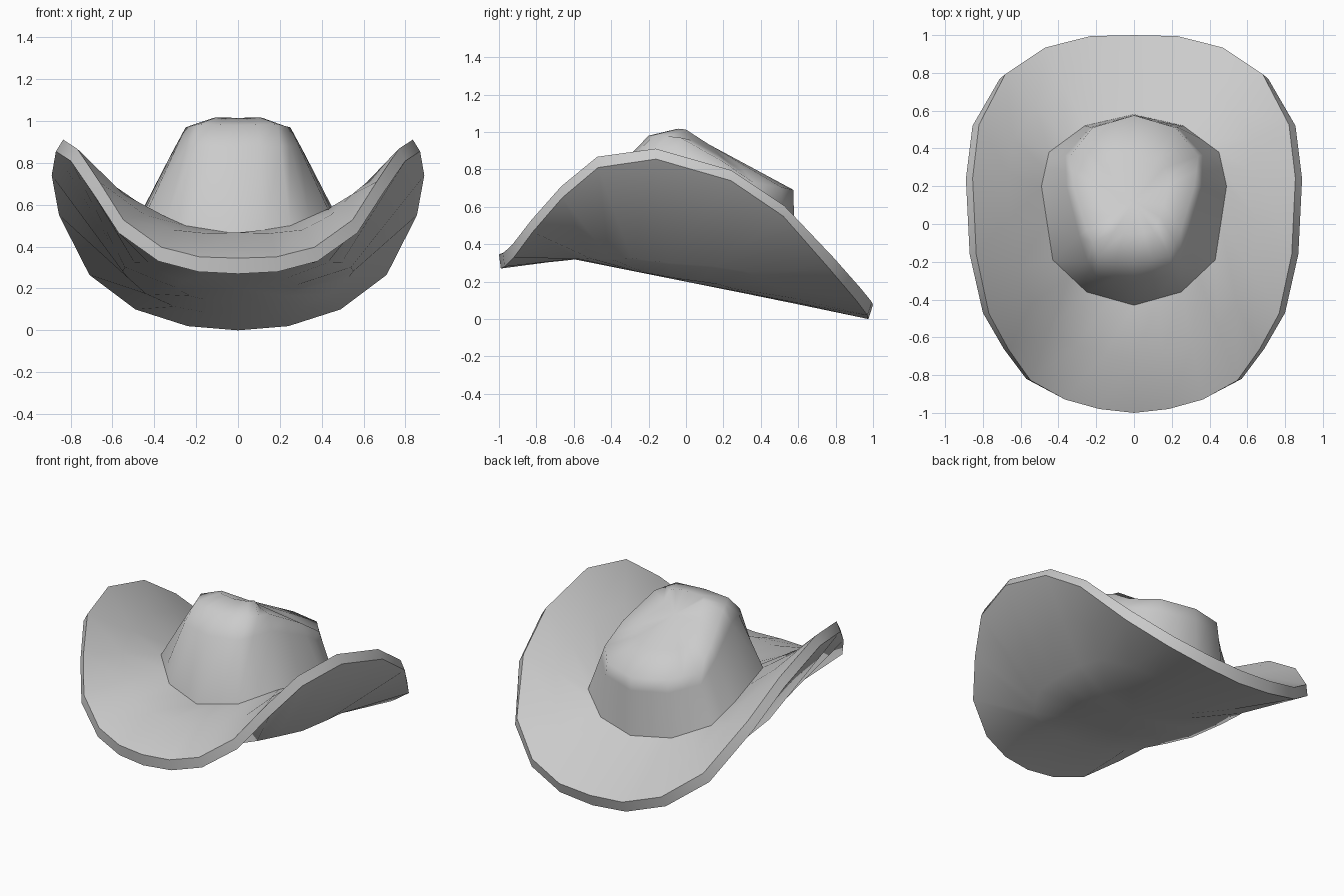
import bpy, bmesh
from mathutils import Vector

if "Cube" in bpy.data.objects:
    bpy.data.objects.remove(bpy.data.objects["Cube"])

felt = bpy.data.materials.new("grey_felt")
felt.diffuse_color = (0.6, 0.6, 0.6, 1)
felt.use_nodes = True
felt.node_tree.nodes["Principled BSDF"].inputs["Base Color"].default_value = felt.diffuse_color


def ring(half):
    """Close a half outline (front to back, x >= 0) into a mirrored loop."""
    pts = [Vector(p) for p in half]
    return pts + [Vector((-p.x, p.y, p.z)) for p in pts[-2:0:-1]]


def doubled(half):
    """Insert midpoints so a 12-sided loop becomes 24-sided."""
    out = []
    for a, b in zip(half, half[1:]):
        a, b = Vector(a), Vector(b)
        out += [a, (a + b) / 2]
    return ring(out + [Vector(half[-1])])


def spine(y):
    """Height of the underside along the middle."""
    return min(0.2 - 0.2 * y, 0.31 + 0.19 * (y + 0.78))


def loft(name, loops, start=None, end=None, angle=0.75):
    """Skin a stack of equal loops, optionally fanned to end points."""
    bm = bmesh.new()
    rows = [[bm.verts.new(p) for p in lp] for lp in loops]
    n = len(rows[0])
    for a, b in zip(rows, rows[1:]):
        for i in range(n):
            j = (i + 1) % n
            bm.faces.new((a[i], a[j], b[j], b[i]))
    for tip, row in ((start, rows[0]), (end, rows[-1])):
        if tip is not None:
            v = bm.verts.new(tip)
            for i in range(n):
                bm.faces.new((row[i], row[(i + 1) % n], v))
    bmesh.ops.recalc_face_normals(bm, faces=bm.faces)
    me = bpy.data.meshes.new(name)
    bm.to_mesh(me)
    bm.free()
    me.materials.append(felt)
    ob = bpy.data.objects.new(name, me)
    bpy.context.collection.objects.link(ob)
    bpy.context.view_layer.objects.active = ob
    ob.select_set(True)
    bpy.ops.object.shade_smooth_by_angle(angle=angle)
    ob.select_set(False)


# Outlines of the brim edge, crown foot and crown shoulder
rim_low = ring([(0, -.99, .27), (.19, -.97, .28), (.38, -.92, .33), (.57, -.82, .465),
                (.69, -.66, .65), (.80, -.47, .81), (.87, -.16, .855), (.89, .24, .74),
                (.855, .52, .55), (.71, .77, .265), (.49, .91, .10), (.24, .97, .02),
                (0, .975, 0)])
foot = doubled([(0, -.43, .46), (.25, -.36, .50), (.43, -.19, .58), (.49, .20, .51),
                (.45, .38, .42), (.26, .52, .34), (0, .58, .31)])
shoulder = doubled([(0, -.20, .98), (.19, -.17, .985), (.25, -.03, .97), (.32, .20, .84),
                    (.34, .36, .73), (.22, .51, .705), (0, .575, .69)])


def under_ring(t, front, back):
    """Underside loop: a flat-bottomed trough whose walls rise to the rim."""
    out = []
    for p in rim_low:
        k = front + (back - front) * min(max(p.y / .75, 0), 1)
        out.append(Vector((p.x * t, p.y * t, spine(p.y * t) + (p.z - spine(p.y)) * k)))
    return out


# Brim: closed solid, underside to upturned edge to crown foot
rim_top = [Vector((p.x * .96, p.y * 1.01 + (.015 if p.y > .6 else 0),
                   p.z + .075 - .022 * abs(p.x))) for p in rim_low]
middle = []
for a, b in zip(rim_top, foot):
    m = a.lerp(b, .5)
    m.z += .065 * max(0, 1 - abs(m.x) / .6) if m.y < 0 else 0
    middle.append(m)
loft("brim", [under_ring(.32, .01, .06), under_ring(.62, .13, .32), rim_low,
              rim_top, middle, foot], start=(0, 0, spine(0)))

# Crown: steep front wall, sloping top
wall = []
for a, b in zip(foot, shoulder):
    m = a.lerp(b, .78)
    if m.y < -.1:
        m.y -= .06
    wall.append(m)
centre = Vector((0, .12, .935))
top = [p.lerp(centre, .45) for p in shoulder]
for p in top:
    if p.y < 0:
        p.z += .055
loft("crown", [foot, wall, shoulder, top], end=centre, angle=1.4)
